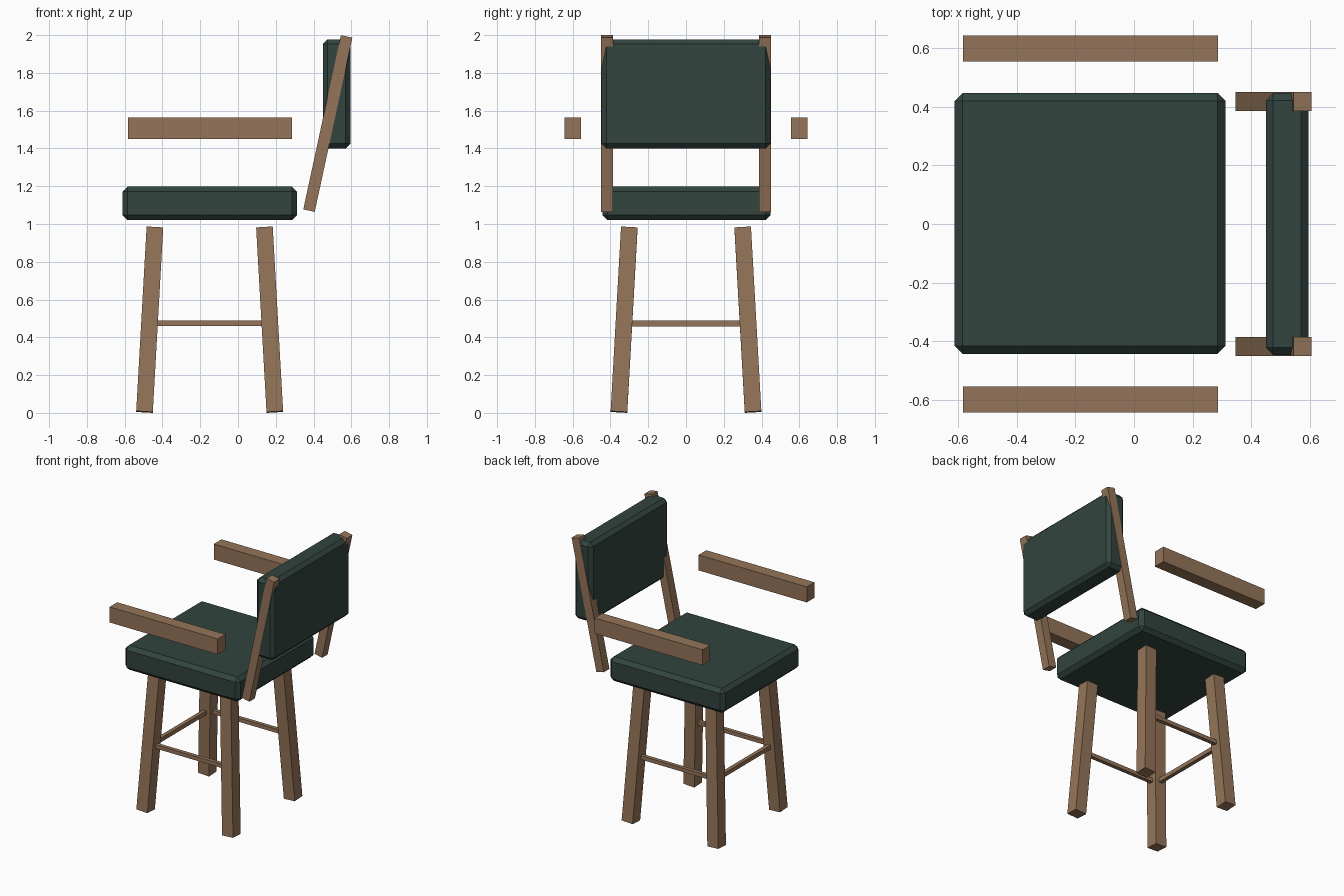
import bpy, bmesh
from mathutils import Vector, Matrix

if "Cube" in bpy.data.objects:
    bpy.data.objects.remove(bpy.data.objects["Cube"])


def material(name, rgb):
    m = bpy.data.materials.new(name)
    m.diffuse_color = (*rgb, 1)
    m.use_nodes = True
    m.node_tree.nodes["Principled BSDF"].inputs["Base Color"].default_value = m.diffuse_color
    return m


wood = material("brown wood", (0.30, 0.178, 0.10))
fabric = material("dark green fabric", (0.032, 0.058, 0.048))


def box(name, lo, hi, mat, bevel=0):
    """Axis-aligned box between two corners, optionally chamfered."""
    lo, hi = Vector(lo), Vector(hi)
    bm = bmesh.new()
    bmesh.ops.create_cube(bm, size=1)
    bmesh.ops.scale(bm, vec=hi - lo, verts=bm.verts)
    if bevel:
        bmesh.ops.bevel(bm, geom=bm.edges[:], offset=bevel, segments=1,
                        affect='EDGES')
    bmesh.ops.translate(bm, vec=(lo + hi) / 2, verts=bm.verts)
    return finish(name, bm, mat)


def beam(name, start, end, width, depth, mat):
    """Box with square ends running from start to end."""
    start, end = Vector(start), Vector(end)
    axis = (end - start).normalized()
    side = Vector((0, 1, 0)).cross(axis).normalized()
    other = axis.cross(side)
    rot = Matrix((side, other, axis)).transposed().to_4x4()
    bm = bmesh.new()
    bmesh.ops.create_cube(bm, size=1)
    bmesh.ops.scale(bm, vec=(width, depth, (end - start).length), verts=bm.verts)
    bmesh.ops.transform(bm, matrix=Matrix.Translation((start + end) / 2) @ rot,
                        verts=bm.verts)
    return finish(name, bm, mat)


def finish(name, bm, mat):
    mesh = bpy.data.meshes.new(name)
    bm.to_mesh(mesh)
    bm.free()
    mesh.materials.append(mat)
    ob = bpy.data.objects.new(name, mesh)
    bpy.context.collection.objects.link(ob)
    return ob


# Upholstered cushions
box("seat", (-0.612, -0.443, 1.02), (0.312, 0.447, 1.198), fabric, 0.027)
box("backrest", (0.45, -0.447, 1.40), (0.595, 0.447, 1.978), fabric, 0.025)

CX = -0.15  # centre of the leg frame
for s, word in ((-1, "front"), (1, "back")):
    # Splayed legs
    for d, side in ((-1, "left"), (1, "right")):
        beam(f"{word}_{side}_leg", (CX + d * 0.345, s * 0.355, 0.005),
             (CX + d * 0.29, s * 0.30, 0.982), 0.088, 0.088, wood)
    # Stretcher between left and right legs
    box(f"{word}_stretcher", (CX - 0.315, s * 0.328 - 0.014, 0.461),
        (CX + 0.315, s * 0.328 + 0.014, 0.489), wood)
    # Armrest
    box(f"{word}_armrest", (-0.583, s * 0.599 - 0.044, 1.45),
        (0.287, s * 0.599 + 0.044, 1.563), wood)
    # Leaning backrest post
    beam(f"{word}_backrest_post", (0.376, s * 0.418, 1.071),
         (0.575, s * 0.418, 1.993), 0.062, 0.064, wood)

# Single cross stretcher on the left side
box("left_stretcher", (CX - 0.332, -0.32, 0.458), (CX - 0.304, 0.32, 0.488), wood)
